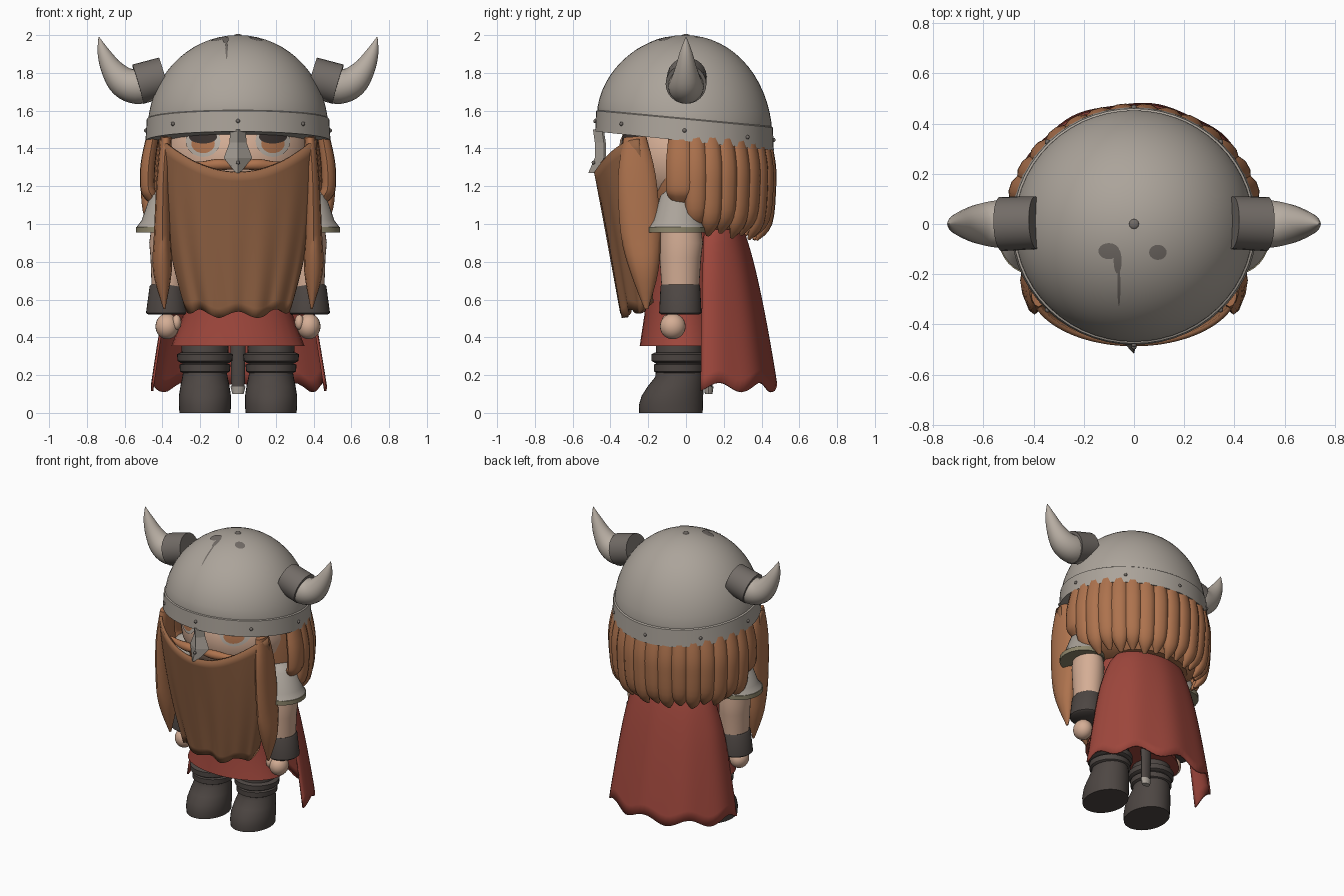
import bpy, bmesh, math
from math import sin, cos, pi, radians, sqrt
from mathutils import Vector

if "Cube" in bpy.data.objects:
    bpy.data.objects.remove(bpy.data.objects["Cube"])


def material(name, *rgb):
    m = bpy.data.materials.new(name)
    m.use_nodes = True
    m.diffuse_color = (*rgb, 1)
    bsdf = next(n for n in m.node_tree.nodes if n.type == 'BSDF_PRINCIPLED')
    bsdf.inputs["Base Color"].default_value = (*rgb, 1)
    return m


steel = material("steel", .41, .37, .325)
dark_steel = material("dark steel", .17, .15, .135)
horn_mat = material("horn", .47, .415, .36)
hair_mat = material("hair copper", .42, .17, .075)
beard_mat = material("beard brown", .30, .13, .06)
skin = material("skin", .66, .42, .30)
red = material("red cloth", .34, .062, .045)
leather = material("dark leather", .075, .062, .056)
brass = material("dull brass", .27, .24, .15)
black = material("eye black", .04, .03, .027)


def finish(name, bm, mat, angle=40):
    bmesh.ops.recalc_face_normals(bm, faces=bm.faces)
    me = bpy.data.meshes.new(name)
    bm.to_mesh(me)
    bm.free()
    me.materials.append(mat)
    ob = bpy.data.objects.new(name, me)
    bpy.context.scene.collection.objects.link(ob)
    bpy.ops.object.select_all(action='DESELECT')
    ob.select_set(True)
    bpy.context.view_layer.objects.active = ob
    if angle:
        bpy.ops.object.shade_smooth_by_angle(angle=radians(angle))
    return ob


def loft(name, rings, mat, angle=40):
    """Skin closed rings of points and cap both ends."""
    bm = bmesh.new()
    rows = [[bm.verts.new(p) for p in ring] for ring in rings]
    n = len(rows[0])
    for a, b in zip(rows, rows[1:]):
        for i in range(n):
            j = (i + 1) % n
            bm.faces.new((a[i], a[j], b[j], b[i]))
    bm.faces.new(rows[0])
    bm.faces.new(rows[-1])
    return finish(name, bm, mat, angle)


def stack(name, rows, mat, n=32, shear=None, angle=40):
    """Stacked ellipses: each row is z, x radius, y radius, x centre, y centre."""
    rings = []
    for z, rx, ry, cx, cy in rows:
        ring = [Vector((cx + rx * cos(2 * pi * i / n), cy + ry * sin(2 * pi * i / n), z)) for i in range(n)]
        rings.append([shear(p) for p in ring] if shear else ring)
    return loft(name, rings, mat, angle)


def ellipsoid(name, c, r, mat, n=24):
    rows = [(c[2] - r[2] * cos(t), r[0] * sin(t), r[1] * sin(t), c[0], c[1])
            for t in (pi * (.02 + .96 * k / 12) for k in range(13))]
    return stack(name, rows, mat, n)


def tube(name, keys, mat, ref, n=12, steps=4, angle=60):
    """Tapered tube: each key is a point, radius along ref, other radius."""
    k = [Vector(q) for q in keys]
    get = lambda i: k[max(0, min(i, len(k) - 1))].to_tuple() if len(k[0]) < 5 else k[max(0, min(i, len(k) - 1))]
    pts = []
    for s in range((len(k) - 1) * steps + 1):
        i, t = min(s // steps, len(k) - 2), s / steps - min(s // steps, len(k) - 2)
        a, b, c, d = (get(i + o) for o in (-1, 0, 1, 2))
        pts.append([.5 * (2 * q + (r - p) * t + (2 * p - 5 * q + 4 * r - w) * t * t
                          + (3 * q - p - 3 * r + w) * t ** 3) for p, q, r, w in zip(a, b, c, d)])
    rings = []
    for i, q in enumerate(pts):
        d = Vector(pts[min(i + 1, len(pts) - 1)][:3]) - Vector(pts[max(i - 1, 0)][:3])
        d.normalize()
        side = (Vector(ref) - d * d.dot(Vector(ref))).normalized()
        other = d.cross(side)
        rings.append([Vector(q[:3]) + side * cos(2 * pi * j / n) * max(q[3], .002)
                      + other * sin(2 * pi * j / n) * max(q[4], .002) for j in range(n)])
    return loft(name, rings, mat, angle)


def sheet(name, f, nu, nv, mat, thick=.012, angle=50):
    """Surface f(u, v) with u in -1..1 and v in 0..1, given thickness."""
    bm = bmesh.new()
    g = [[bm.verts.new(f(2 * i / nu - 1, j / nv)) for i in range(nu + 1)] for j in range(nv + 1)]
    for a, b in zip(g, g[1:]):
        for i in range(nu):
            bm.faces.new((a[i], a[i + 1], b[i + 1], b[i]))
    ob = finish(name, bm, mat, angle)
    mod = ob.modifiers.new("thickness", 'SOLIDIFY')
    mod.thickness, mod.offset = thick, 0
    return ob


def patch(name, cx, cy, rx, ry, project, mat, n=20):
    """Thin painted oval laid on a surface."""
    bm = bmesh.new()
    mid = bm.verts.new(project(cx, cy))
    rows = [[bm.verts.new(project(cx + q * rx * cos(2 * pi * i / n), cy + q * ry * sin(2 * pi * i / n)))
             for i in range(n)] for q in (.35, .7, 1)]
    for i in range(n):
        j = (i + 1) % n
        bm.faces.new((mid, rows[0][i], rows[0][j]))
        for a, b in zip(rows, rows[1:]):
            bm.faces.new((a[i], b[i], b[j], a[j]))
    return finish(name, bm, mat)


# Helmet: dome and band, leaning back
def lean(p):
    k = max(0, min(1, (2 - p.z) / .5))
    return Vector((p.x, p.y - .008, p.z - .106 * p.y * k))


def dome(r):
    return 1.5 + .5 * sqrt(max(0, 1 - (r / .478) ** 2))


rows = [(1.44, .465, .455, 0, 0), (1.44, .49, .473, 0, 0), (1.555, .483, .468, 0, 0), (1.56, .474, .46, 0, 0)]
rows += [(1.5 + .5 * sin(t), .478 * cos(t), .466 * cos(t), 0, 0)
         for t in (radians(9 + 80.5 * k / 14) for k in range(15))]
stack("helmet", rows, steel, 56, lean, 30)
ellipsoid("helmet_top_rivet", (0, 0, 1.998), (.02, .02, .008), dark_steel, 12)
for i in range(8):
    a = pi * i / 4 - pi / 2
    p = lean(Vector((.487 * cos(a), .472 * sin(a), 1.495)))
    ellipsoid("band_rivet", p, (.011, .011, .011), dark_steel, 10)


def on_dome(x, y):
    return lean(Vector((x, y, dome(sqrt(x * x + y * y * 1.05)) + .004)))


for x, y, rx, ry in ((-.1, -.1, .042, .032), (-.065, -.14, .016, .05), (-.06, -.24, .006, .08), (.095, -.105, .035, .03)):
    patch("helmet_stain", x, y, rx, ry, on_dome, dark_steel)

# Nose guard: faceted plate with a centre ridge
guard = ((1.5, .035, -.44), (1.43, .04, -.43), (1.35, .07, -.43), (1.27, .006, -.465))


def guard_point(u, v):
    z, w, y = guard[round(v * 3)]
    return (u * w, y - (1 - abs(u)) * .045, z)


sheet("nose_guard", guard_point, 2, 3, steel, .015, 0)
ellipsoid("guard_rivet", (0, -.49, 1.325), (.01, .01, .01), dark_steel, 10)

# Head and eyes
ellipsoid("head", (0, 0, 1.36), (.385, .36, .33), skin, 32)


def on_face(gap):
    return lambda x, z: Vector((x, -.36 * sqrt(1 - (x / .385) ** 2 - ((z - 1.36) / .33) ** 2) - gap, z))


for s, side in ((1, "left"), (-1, "right")):
    patch(side + "_eye_white", s * .185, 1.44, .092, .085, on_face(.004), horn_mat)
    patch(side + "_iris", s * .185, 1.425, .062, .05, on_face(.007), hair_mat)
    patch(side + "_pupil", s * .185, 1.462, .075, .036, on_face(.010), black)
    tube(side + "_moustache", [(s * .02, -.42, 1.31, .02, .02), (s * .1, -.425, 1.315, .03, .03),
                               (s * .19, -.40, 1.31, .022, .022), (s * .27, -.38, 1.33, .004, .004)],
         hair_mat, (0, 0, 1))

    # Horn with its collar
    tube(side + "_horn_collar", [(s * .39, .005, 1.78, .105, .105), (s * .53, .0, 1.74, .108, .108)],
         dark_steel, (0, 1, 0), 24, 1, 30)
    tube(side + "_horn", [(s * .46, 0, 1.74, .09, .09), (s * .54, 0, 1.73, .094, .094), (s * .61, 0, 1.755, .082, .082),
                          (s * .67, 0, 1.825, .058, .058), (s * .712, 0, 1.91, .033, .033),
                          (s * .737, 0, 1.99, .002, .002)], horn_mat, (0, 1, 0), 20)

    # Long side lock beside the beard
    tube(side + "_side_lock", [(s * .38, -.27, 1.46, .03, .06), (s * .395, -.26, 1.25, .035, .10),
                               (s * .40, -.24, .95, .045, .105), (s * .40, -.22, .75, .05, .075),
                               (s * .39, -.21, .55, .005, .01)], hair_mat, (1, 0, 0))

    # Arm, shoulder guard, cuff and hand
    stack(side + "_shoulder_guard", [(1.19, .04, .05, s * .37, -.04), (1.15, .085, .095, s * .38, -.04),
                                     (1.02, .115, .13, s * .395, -.045), (.98, .14, .15, s * .40, -.05)], steel)
    stack(side + "_guard_rim", [(.985, .141, .152, s * .40, -.05), (.955, .141, .152, s * .40, -.05)], brass)
    stack(side + "_arm", [(1.05, .08, .10, s * .37, -.03), (.9, .10, .115, s * .37, -.025),
                          (.82, .098, .11, s * .365, -.03), (.6, .085, .095, s * .37, -.03)], skin)
    stack(side + "_cuff", [(.68, .085, .10, s * .375, -.03), (.67, .093, .105, s * .375, -.03),
                           (.53, .112, .112, s * .375, -.03), (.52, .10, .10, s * .375, -.03)], leather)
    ellipsoid(side + "_hand", (s * .375, -.07, .458), (.062, .068, .068), skin)
    ellipsoid(side + "_thumb", (s * .325, -.10, .48), (.025, .03, .04), skin, 12)

    # Boot: foot, shaft and folded bands
    c = s * .175
    stack(side + "_boot", [(0, .135, .168, c, -.08), (.04, .138, .17, c, -.08), (.09, .138, .163, c, -.072),
                           (.14, .13, .148, c, -.055), (.19, .12, .128, c, -.035), (.22, .115, .125, c, -.035)], leather)
    stack(side + "_boot_shaft", [(.2, .115, .125, c, -.035), (.34, .125, .125, c, -.035), (.42, .12, .12, c, -.035)],
          leather)
    for z, r in ((.235, .135), (.29, .148)):
        stack(side + "_boot_band", [(z - .025, r - .02, r - .018, c, -.035), (z - .015, r - .003, r, c, -.035),
                                    (z + .02, r, r, c, -.035), (z + .03, r - .02, r - .018, c, -.035)], leather)


# Beard: tall curved sheet with a scooped top and ragged hem
def beard_point(u, v):
    a = u * pi / 2
    top = 1.275 + .175 * sin(a) ** 2
    hem = .52 + .05 * u * u + .018 * cos(u * 13)
    fold = .008 * sin(u * 22) * v
    return ((.41 - .13 * v * v) * sin(a), -.477 + .145 * v + (.23 - .07 * v) * (1 - cos(a)) + fold,
            top + (hem - top) * v)


sheet("beard", beard_point, 56, 16, beard_mat, .02)

# Hair: inner shell and a ring of overlapping locks
stack("hair_shell", [(1.5, .42, .32, 0, .1), (1.2, .45, .32, 0, .1), (1.05, .41, .3, 0, .1), (.97, .3, .25, 0, .1)],
      hair_mat)
count = 18
for i in range(count):
    a = radians(-4 + 188 * i / (count - 1))
    edge = i in (0, count - 1)
    tip = 1.06 if edge else .95 - .035 * sin(a) + .02 * (i % 2)
    wide = .075 if edge else .06
    cx, cy = 1.09 * cos(a), sin(a)
    keys = [(.41, 1.5, .8), (.438, 1.33, 1), (.442, 1.2, 1), (.425, tip + .09, .9), (.375, tip, .2)]
    tube("hair_lock", [(cx * r, cy * r, z, wide * w, .038 * w) for r, z, w in keys], hair_mat,
         (-sin(a), cos(a), 0), 10)

# Tunic
stack("tunic", [(.355, .32, .22, 0, -.02), (.355, .352, .225, 0, -.02), (.52, .29, .2, 0, -.02),
                (.8, .28, .2, 0, 0), (1.1, .3, .19, 0, 0), (1.2, .2, .15, 0, 0)], red)


# Cape: flared half wrap with a wavy hem
def cape_point(u, v):
    a = u * radians(95)
    flare = v ** .65
    back = .24 + .235 * v ** .6
    z = 1.06 + (.135 + .025 * cos(u * 15) - 1.06) * v
    if v < .4:
        z -= .1 * u * u * (1 - v / .4)
    ripple = 1 + .012 * v * sin(u * 15)
    return ((.25 + .21 * flare) * sin(a) * ripple, .11 + (back - .11) * cos(a) * ripple, z)


sheet("cape", cape_point, 48, 14, red)

# Scabbard hanging behind the legs
stack("scabbard", [(.13, .035, .02, 0, .12), (.55, .045, .025, 0, .12)], leather, 12)
stack("scabbard_tip", [(.10, .03, .02, 0, .12), (.14, .04, .026, 0, .12)], steel, 12)
